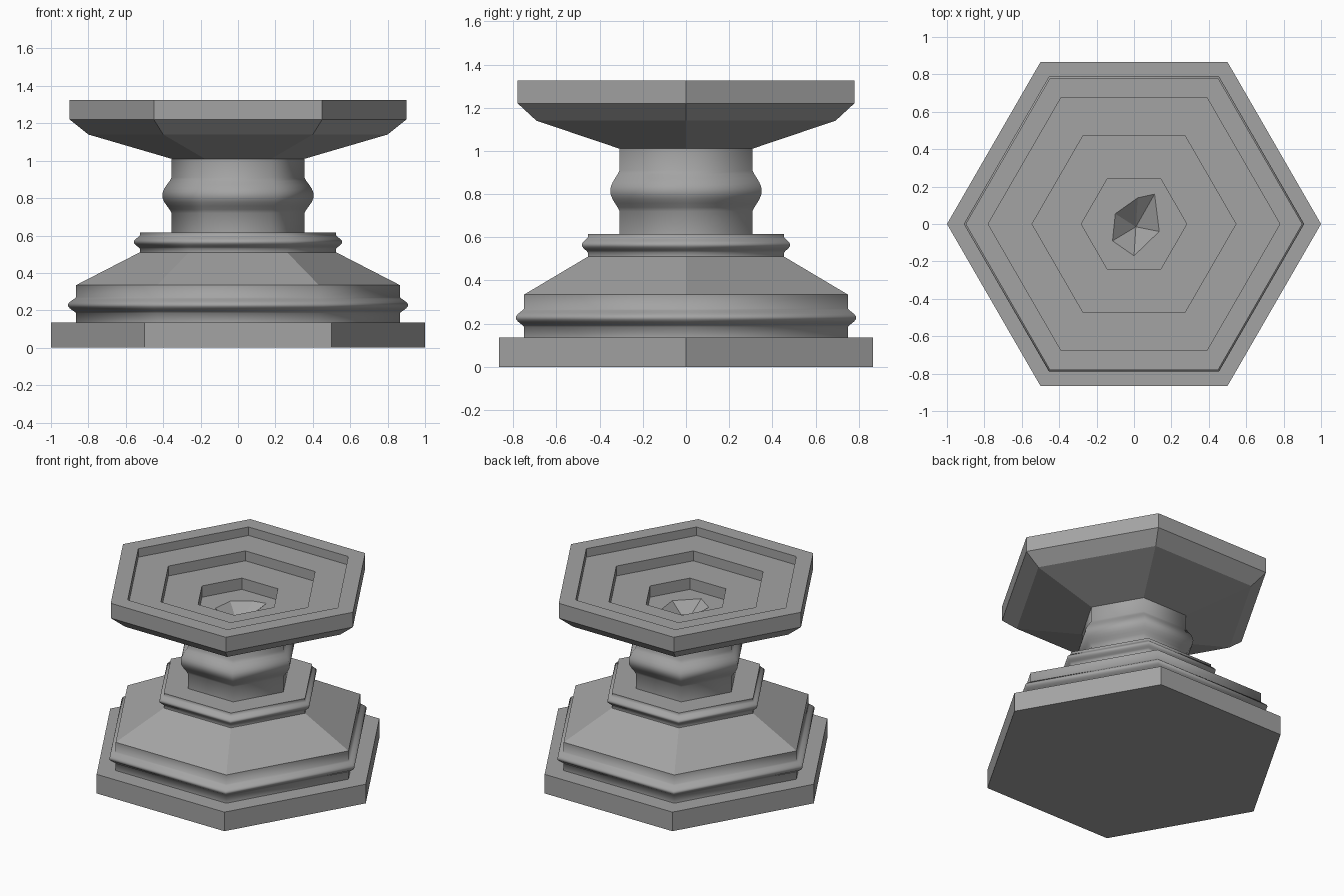
import bpy
import bmesh
from math import sin, cos, pi, radians

cube = bpy.data.objects.get("Cube")
if cube:
    bpy.data.objects.remove(cube, do_unlink=True)

stone = bpy.data.materials.new("grey stone")
stone.use_nodes = True
GREY = (0.37, 0.37, 0.37, 1)
stone.diffuse_color = GREY
stone.node_tree.nodes["Principled BSDF"].inputs["Base Color"].default_value = GREY


def hexagon(r, z):
    """Six corners, two of them on the x axis."""
    return [(r * cos(i * pi / 3), r * sin(i * pi / 3), z) for i in range(6)]


def bulge(r, swell, z0, z1, steps=10):
    """Rounded moulding profile between two heights."""
    return [(r + swell * sin(pi * i / steps) ** 1.3, z0 + (z1 - z0) * i / steps)
            for i in range(steps + 1)]


def stack(name, rings, smooth=False, cap_bottom=False, apex=None):
    """Skin six-cornered rings from the first to the last."""
    bm = bmesh.new()
    loops = [[bm.verts.new(p) for p in ring] for ring in rings]
    for low, high in zip(loops, loops[1:]):
        for i in range(6):
            j = (i + 1) % 6
            bm.faces.new((low[i], low[j], high[j], high[i]))
    if cap_bottom:
        bm.faces.new(loops[0][::-1])
    if apex:
        tip = bm.verts.new(apex)
        for i in range(6):
            bm.faces.new((loops[-1][i], loops[-1][(i + 1) % 6], tip))
    bm.normal_update()
    # Smooth mouldings keep their ledges crisp
    for f in bm.faces:
        f.smooth = smooth
    for e in bm.edges:
        level = abs(e.verts[0].co.z - e.verts[1].co.z) < 1e-4
        e.smooth = not (level and len(e.link_faces) == 2
                        and e.calc_face_angle() > radians(50))
    mesh = bpy.data.meshes.new(name)
    bm.to_mesh(mesh)
    bm.free()
    mesh.materials.append(stone)
    obj = bpy.data.objects.new(name, mesh)
    bpy.context.collection.objects.link(obj)
    return obj


def turned(name, profile, **options):
    return stack(name, [hexagon(r, z) for r, z in profile], **options)


# Foot and pedestal
turned("base_plinth", [(1, 0), (1, 0.135), (0.8, 0.135)], cap_bottom=True)
turned("lower_moulding",
       [(0.865, 0.135)] + bulge(0.865, 0.045, 0.185, 0.27) + [(0.865, 0.335)],
       smooth=True)
turned("sloped_shoulder", [(0.865, 0.335), (0.525, 0.51)])
turned("collar_moulding",
       [(0.525, 0.51)] + bulge(0.525, 0.032, 0.53, 0.6) + [(0.525, 0.615)],
       smooth=True)
turned("collar_top", [(0.525, 0.615), (0.3, 0.615)])

# Neck with a rounded band
turned("neck",
       [(0.355, 0.615)] + bulge(0.355, 0.05, 0.72, 0.91) + [(0.355, 1.01)],
       smooth=True)

# Bowl: flared underside, rim, stepped floors and a rough broken pit
steps = [(0.3, 1.01), (0.355, 1.01), (0.8, 1.14), (0.9, 1.22), (0.9, 1.325),
         (0.78, 1.325), (0.78, 1.265), (0.545, 1.265), (0.545, 1.195),
         (0.282, 1.195), (0.282, 1.115)]
pit_edge = [(0.135, -0.04), (0.11, 0.16), (0.02, 0.14),
            (-0.1, 0.055), (-0.115, -0.09), (0, -0.17)]
stack("bowl",
      [hexagon(r, z) for r, z in steps] + [[(x, y, 1.115) for x, y in pit_edge]],
      apex=(0.01, -0.015, 1.0))
